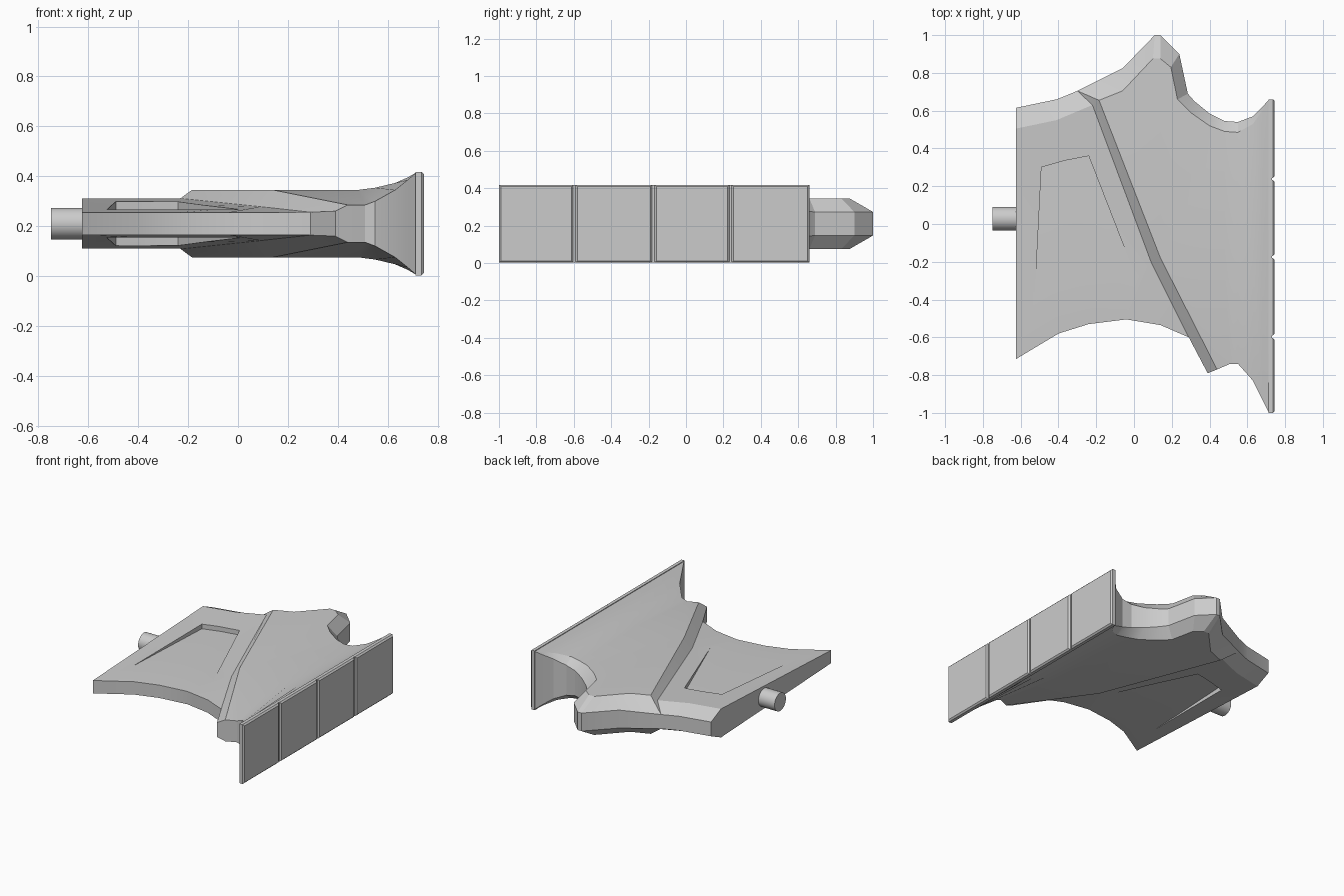
import bpy, bmesh, math

if "Cube" in bpy.data.objects:
    bpy.data.objects.remove(bpy.data.objects["Cube"])

MID = 0.21  # height of the symmetry plane


def make_object(name, bm):
    bmesh.ops.recalc_face_normals(bm, faces=bm.faces)
    mesh = bpy.data.meshes.new(name)
    bm.to_mesh(mesh)
    bm.free()
    ob = bpy.data.objects.new(name, mesh)
    bpy.context.collection.objects.link(ob)
    return ob


def strip(a, b):
    """Faces between two rows, dropping points the rows share."""
    return [list(dict.fromkeys([a[i], b[i], b[i + 1], a[i + 1]])) for i in range(len(a) - 1)]


def level(pts, h):
    return [(x, y, h) for x, y in pts]


def activate(ob):
    bpy.ops.object.select_all(action='DESELECT')
    ob.select_set(True)
    bpy.context.view_layer.objects.active = ob


# Thin wing: rear rim, bevel line and front edge
wing_rim = level([(-.625, .615), (-.41, .66), (-.30, .705)], .05)
wing_bevel = level([(-.625, .505), (-.41, .55), (-.22, .63)], .10)
diag_mid, diag_low, diag_end = (.09, -.2, .068), (.29, -.6, .046), (.39, -.79, .05)
wing_front = level([(-.625, -.715), (-.40, -.58), (-.24, -.53), (-.04, -.505), (.14, -.535)], .045) + [diag_low]
wing_top = wing_bevel[:2] + [(-.315, .59, .10), wing_bevel[2], diag_mid, diag_low]
wing_bevel_split = wing_bevel[:2] + [(-.315, .59, .10), wing_bevel[2]]
wing_rim_split = wing_rim[:2] + [(-.355, .682, .05), wing_rim[2]]

# Thick body: rear rim, bevel line, middle row and front edge
body_rim = [wing_rim[2]] + level([(-.06, .825), (.11, 1), (.14, 1), (.24, .90), (.285, .69)], .063) + [
    (.32, .65, .066), (.40, .585, .075), (.48, .545, .088), (.55, .54, .105),
    (.63, .57, .14), (.68, .62, .175), (.715, .66, .205)]
body_bevel = level([(-.185, .655), (-.06, .705), (.10, .875), (.14, .875), (.195, .83), (.23, .66),
                    (.30, .59), (.40, .52), (.48, .49)], .135) + [
    (.55, .485, .144), (.63, .53, .163), (.68, .60, .185), (.715, .66, .205)]
body_mid = [(.14, -.18, .135), (.48, -.2, .135), (.55, -.2, .144), (.63, -.2, .163), (.68, -.2, .185), (.715, -.2, .205)]
body_front = [(.44, -.77, .075), (.51, -.74, .075), (.55, -.74, .09), (.63, -.83, .135), (.68, -.93, .175), (.715, -1, .205)]

faces = strip(wing_rim_split, wing_bevel_split) + strip(wing_top, wing_front)
faces += [[wing_rim[2], wing_bevel[2], body_bevel[0]],
          [wing_bevel[2], diag_mid, body_mid[0], body_bevel[0]],
          [diag_mid, diag_low, diag_end, body_front[0], body_mid[0]]]
faces += strip(body_rim, body_bevel)
faces += [body_bevel[:9] + [body_mid[1], body_mid[0]]]
faces += strip(body_bevel[8:], body_mid[1:]) + strip(body_mid, body_front)

# Build the upper skin once, then extrude it to its mirror image
bm = bmesh.new()
verts = {}
for f in faces:
    for p in f:
        if p not in verts:
            verts[p] = bm.verts.new(p)
    bm.faces.new([verts[p] for p in f])
bmesh.ops.recalc_face_normals(bm, faces=bm.faces)
lower = bmesh.ops.extrude_face_region(bm, geom=bm.faces[:])['geom']
for v in lower:
    if isinstance(v, bmesh.types.BMVert):
        v.co.z = -v.co.z
for v in bm.verts:
    v.co.z += MID
head = make_object("head_body", bm)

# Tapered pockets sunk into both sides of the wing
pocket = [(-.54, -.68), (-.49, .30), (-.37, .335), (-.24, .36), (.04, -.36), (.10, -.515), (-.04, -.55)]
for side in (1, -1):
    bm = bmesh.new()
    face = bm.faces.new([bm.verts.new((x, y, MID + side * .056)) for x, y in pocket])
    ext = bmesh.ops.extrude_face_region(bm, geom=[face])['geom']
    bmesh.ops.translate(bm, vec=(0, 0, side * .2), verts=[v for v in ext if isinstance(v, bmesh.types.BMVert)])
    cutter = make_object("pocket_cutter", bm)
    cutter.hide_render = True
    mod = head.modifiers.new("pocket", 'BOOLEAN')
    mod.operation, mod.solver, mod.object = 'DIFFERENCE', 'EXACT', cutter
    activate(head)
    bpy.ops.object.modifier_apply(modifier=mod.name)
    bpy.data.objects.remove(cutter)
activate(head)
bpy.ops.object.shade_smooth_by_angle(angle=math.radians(20))


def box(name, x0, x1, y0, y1, z0, z1, chamfer=0):
    bm = bmesh.new()
    bmesh.ops.create_cube(bm, size=1)
    for v in bm.verts:
        v.co = ((x0 + x1) / 2 + v.co.x * (x1 - x0), (y0 + y1) / 2 + v.co.y * (y1 - y0),
                (z0 + z1) / 2 + v.co.z * (z1 - z0))
    if chamfer:
        outer = [e for e in bm.edges if all(v.co.x > x1 - 1e-4 for v in e.verts)]
        bmesh.ops.bevel(bm, geom=outer, offset=chamfer, segments=1, affect='EDGES')
    return make_object(name, bm)


# Striking face: backing plate and four chamfered tiles
box("face_backing", .712, .731, -1, .66, .002, .418)
cuts = [-1, -.597, -.175, .238, .66]
for i in range(4):
    box(f"face_tile_{i + 1}", .725, .745, cuts[i] + (.006 if i else 0), cuts[i + 1] - (.006 if i < 3 else 0),
        .002, .418, .01)

# Round pin on the opposite end
bpy.ops.mesh.primitive_cylinder_add(vertices=32, radius=.063, depth=.18, location=(-.66, .028, MID),
                                    rotation=(0, math.pi / 2, 0))
bpy.context.object.name = "pin"
bpy.ops.object.shade_smooth_by_angle(angle=math.radians(30))
